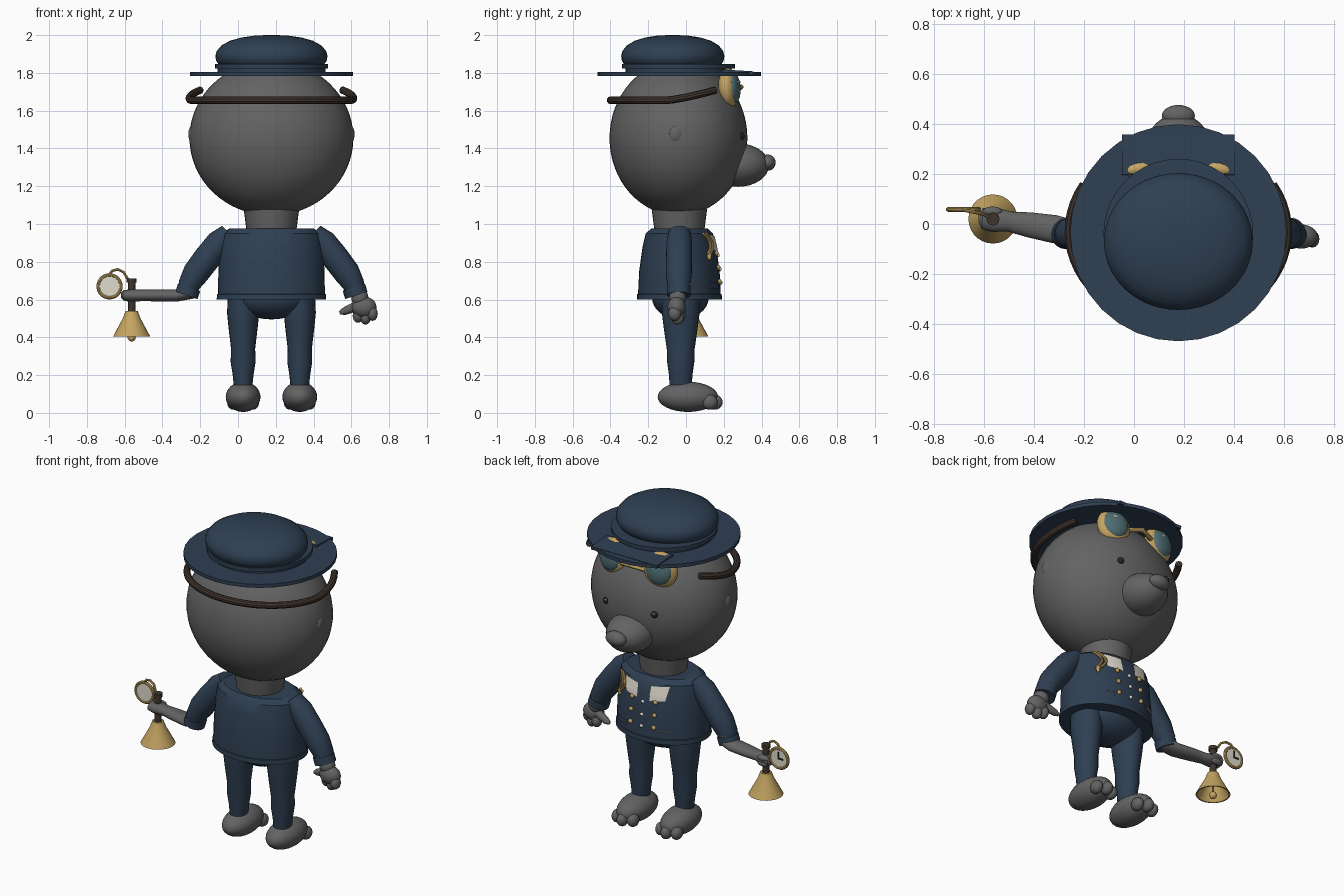
import bpy, bmesh, math
from mathutils import Vector, Matrix

if "Cube" in bpy.data.objects:
    bpy.data.objects.remove(bpy.data.objects["Cube"])

CX, CY = 0.177, -0.035   # body axis


def material(name, rgb):
    m = bpy.data.materials.new(name)
    m.diffuse_color = (*rgb, 1)
    m.use_nodes = True
    m.node_tree.nodes["Principled BSDF"].inputs["Base Color"].default_value = m.diffuse_color
    return m


GREY = material("grey_fur", (0.125, 0.125, 0.125))
NAVY = material("navy_cloth", (0.028, 0.05, 0.085))
GOLD = material("gold", (0.55, 0.37, 0.12))
BROWN = material("brown_leather", (0.05, 0.034, 0.026))
CREAM = material("cream", (0.75, 0.71, 0.62))
TEAL = material("teal_glass", (0.08, 0.16, 0.18))
DARK = material("dark_eye", (0.02, 0.017, 0.015))


def finish(name, bm, mat):
    bmesh.ops.recalc_face_normals(bm, faces=bm.faces)
    me = bpy.data.meshes.new(name)
    bm.to_mesh(me)
    bm.free()
    me.materials.append(mat)
    ob = bpy.data.objects.new(name, me)
    bpy.context.collection.objects.link(ob)
    return ob


def ball(name, c, r, mat, rot=None, u=28, v=16):
    bm = bmesh.new()
    bmesh.ops.create_uvsphere(bm, u_segments=u, v_segments=v, radius=1)
    m = Matrix.Translation(c) @ (rot or Matrix()) @ Matrix.Diagonal((*r, 1))
    bmesh.ops.transform(bm, matrix=m, verts=bm.verts)
    return finish(name, bm, mat)


def box(name, c, s, mat, rot=None):
    bm = bmesh.new()
    bmesh.ops.create_cube(bm, size=1)
    m = Matrix.Translation(c) @ (rot or Matrix()) @ Matrix.Diagonal((*s, 1))
    bmesh.ops.transform(bm, matrix=m, verts=bm.verts)
    return finish(name, bm, mat)


def skin(name, rings, mat, caps=True, closed=False):
    bm = bmesh.new()
    vs = [[bm.verts.new(p) for p in r] for r in rings]
    n = len(vs[0])
    pairs = list(zip(vs, vs[1:])) + ([(vs[-1], vs[0])] if closed else [])
    for a, b in pairs:
        for i in range(n):
            bm.faces.new((a[i], a[(i + 1) % n], b[(i + 1) % n], b[i]))
    if caps and not closed:
        bm.faces.new(vs[0])
        bm.faces.new(vs[-1])
    return finish(name, bm, mat)


def loft(name, c, prof, mat, n=32, caps=True):
    """Stack of level ellipses: (z, rx, ry)."""
    ang = [2 * math.pi * i / n for i in range(n)]
    return skin(name, [[(c[0] + rx * math.cos(a), c[1] + ry * math.sin(a), z) for a in ang]
                       for z, rx, ry in prof], mat, caps)


def tube(name, pts, radii, mat, ref=(0, 1, 0), n=16, closed=False):
    """Tube along a path; each radius is (along ref, across ref)."""
    pts, ref, rings = [Vector(p) for p in pts], Vector(ref), []
    if not isinstance(radii, list):
        radii = [(radii, radii)] * len(pts)
    k = len(pts)
    for i, p in enumerate(pts):
        t = pts[(i + 1) % k] - pts[i - 1] if closed else pts[min(i + 1, k - 1)] - pts[max(i - 1, 0)]
        side = t.cross(ref).normalized()
        up = side.cross(t).normalized()
        a, b = radii[i]
        rings.append([p + up * a * math.cos(w) + side * b * math.sin(w)
                      for w in (2 * math.pi * j / n for j in range(n))])
    return skin(name, rings, mat, closed=closed)


# Jacket and its surface, used to seat the trimmings
JACKET = [(0.60, 0.29, 0.225), (0.628, 0.288, 0.224), (0.63, 0.283, 0.219), (0.75, 0.281, 0.213),
          (0.88, 0.274, 0.195), (0.95, 0.262, 0.178), (0.975, 0.225, 0.15)]


def front(dx, z, off=0.0):
    for (z0, a0, b0), (z1, a1, b1) in zip(JACKET, JACKET[1:]):
        if z <= z1:
            break
    t = (z - z0) / (z1 - z0)
    rx, ry = a0 + t * (a1 - a0), b0 + t * (b1 - b0)
    return Vector((CX + dx, CY + off + ry * math.sqrt(max(0, 1 - (dx / rx) ** 2)), z))


def plate(name, corners, mat, n=8, off=0.007):
    """Thin four-cornered patch that follows the jacket front."""
    bm = bmesh.new()
    a, b, c, d = [Vector(p) for p in corners]
    grid = []
    for i in range(n + 1):
        s = i / n
        row = [a.lerp(b, s).lerp(d.lerp(c, s), j / n) for j in range(n + 1)]
        grid.append([bm.verts.new(front(p.x, p.y, off)) for p in row])
    for i in range(n):
        for j in range(n):
            bm.faces.new((grid[i][j], grid[i + 1][j], grid[i + 1][j + 1], grid[i][j + 1]))
    return finish(name, bm, mat)


loft("jacket", (CX, CY), JACKET, NAVY, 40)
loft("neck", (CX, CY), [(0.95, 0.13, 0.13), (1.08, 0.147, 0.147)], GREY)
ball("pelvis", (CX, -0.03, 0.61), (0.2, 0.15, 0.115), NAVY)

# Head
ball("head", (CX, -0.04, 1.455), (0.434, 0.365, 0.41), GREY, u=48, v=32)
ball("snout", (CX, 0.275, 1.312), (0.14, 0.165, 0.115), GREY)
ball("nose", (CX, 0.432, 1.325), (0.066, 0.043, 0.043), GREY)

for s in (-1, 1):
    # Face parts
    ball("ear", (CX + s * 0.418, -0.055, 1.475), (0.022, 0.037, 0.047), GREY)
    ball("eye", (CX + s * 0.165, 0.29, 1.465), (0.021, 0.021, 0.021), DARK, u=16, v=10)
    ball("eye_glint", (CX + s * 0.165 - 0.004, 0.307, 1.474), (0.006, 0.006, 0.006), CREAM, u=8, v=6)

    # Goggles
    rot = Matrix.Rotation(-s * 0.2, 4, 'Z') @ Matrix.Rotation(0.06, 4, 'X')
    c = Vector((CX + s * 0.163, 0.225, 1.718))
    ball("goggle_cup", c, (0.102, 0.052, 0.108), GOLD, rot)
    ball("goggle_lens", c + rot @ Vector((0, 0.028, 0)), (0.078, 0.034, 0.082), TEAL, rot)
    box("lens_glint", c + rot @ Vector((0.02, 0.056, 0.03)), (0.03, 0.006, 0.01), CREAM, rot)

    # Legs, feet and toes
    x = CX + s * 0.15
    leg = [(0.12, 0.047, 0.058), (0.2, 0.055, 0.062), (0.27, 0.066, 0.072), (0.34, 0.064, 0.074),
           (0.45, 0.077, 0.09), (0.53, 0.085, 0.1), (0.64, 0.08, 0.1)]
    loft("trouser_leg", (x, -0.028), leg, NAVY, 24)
    ball("foot", (x, 0.01, 0.085), (0.092, 0.16, 0.08), GREY)
    for d in (-0.053, 0, 0.053):
        ball("toe", (x + d, 0.152 - abs(d) * 0.5, 0.057), (0.032, 0.042, 0.04), GREY, u=16, v=10)

    # Sleeves with cuffs
    path = [(0.225, -0.035, 0.955), (0.275, -0.035, 0.905), (0.34, -0.037, 0.82), (0.40, -0.038, 0.74),
            (0.435, -0.038, 0.68), (0.447, -0.038, 0.635)]
    tube("sleeve", [(CX + s * p, y, z) for p, y, z in path],
         [(0.058, 0.05), (0.068, 0.068), (0.069, 0.072), (0.069, 0.07), (0.062, 0.058), (0.057, 0.052)],
         NAVY, n=24)
    tube("cuff", [(CX + s * 0.436, -0.038, 0.665), (CX + s * 0.45, -0.038, 0.622)], 0.062, NAVY, n=24)
    for i in range(4):
        ball("cuff_stitch", (CX + s * (0.415 + 0.015 * i), 0.022, 0.68), (0.004, 0.004, 0.004), CREAM, u=6, v=4)

    # Lapels and buttons
    plate("lapel", [(s * 0.045, 0.935), (s * 0.15, 0.945), (s * 0.135, 0.86), (s * 0.04, 0.85)], CREAM)
    for z in (0.845, 0.77, 0.695):
        ball("gold_button", front(s * 0.08, z, 0.006), (0.014, 0.01, 0.014), GOLD, u=12, v=8)
    plate("pocket_flap", [(s * 0.11, 0.69), (s * 0.2, 0.695), (s * 0.2, 0.66), (s * 0.11, 0.655)], NAVY, 6)

for z in (0.835, 0.76, 0.69):
    ball("middle_button", front(0, z, 0.004), (0.011, 0.008, 0.011), CREAM, u=12, v=8)
for i in range(6):
    ball("pocket_stitch", front(-0.12 - 0.013 * i, 0.68, 0.009), (0.004, 0.004, 0.004), CREAM, u=6, v=4)
tube("goggle_bridge", [(CX - 0.08, 0.262, 1.71), (CX, 0.29, 1.725), (CX + 0.08, 0.262, 1.71)],
     0.014, GOLD, ref=(0, 0, 1), n=10)

# Shoulder cord
for k in (0, 0.02):
    tube("shoulder_cord", [front(0.2 - 0.035 * math.sin(math.pi * t) - k, 0.95 - 0.11 * t, 0.012)
                           for t in (i / 8 for i in range(9))], 0.008, GOLD, ref=(1, 0, 0), n=8)
ball("cord_tip", front(0.19, 0.83, 0.012), (0.012, 0.012, 0.022), GOLD, u=12, v=8)

# Goggle strap round the back of the head
strap = []
for i in range(41):
    a = math.radians(150 + 240 * i / 40)
    y = -0.03 + 0.37 * math.sin(a)
    strap.append((CX + 0.435 * math.cos(a), y, 1.655 + 0.055 * max(0, (y + 0.1) / 0.26) ** 1.3))
tube("goggle_strap", strap, 0.02, BROWN, ref=(0, 0, 1), n=10)

# Hat
loft("hat_brim", (CX, CY), [(1.784, 0.432, 0.433), (1.806, 0.432, 0.433)], NAVY, 32)
loft("hat_band", (CX, -0.04), [(1.80, 0.285, 0.28), (1.822, 0.285, 0.28), (1.822, 0.299, 0.3),
                               (1.846, 0.299, 0.3)], NAVY, 40)
loft("hat_crown", (CX, -0.07), [(z, r, r * 0.92) for z, r in (
    (1.83, 0.262), (1.845, 0.28), (1.865, 0.293), (1.89, 0.297), (1.915, 0.29), (1.945, 0.265),
    (1.97, 0.22), (1.987, 0.16), (1.997, 0.09), (2.0, 0.03))], NAVY, 40)
box("hat_peak", (CX, 0.276, 1.803), (0.45, 0.16, 0.02), NAVY, Matrix.Rotation(-0.06, 4, 'X'))

# Bare forearm gripping the bell
tube("bell_forearm", [(-0.24, -0.035, 0.64), (-0.32, -0.02, 0.622), (-0.42, -0.003, 0.622),
                      (-0.5, 0.01, 0.622), (-0.56, 0.018, 0.622), (-0.605, 0.022, 0.622), (-0.62, 0.022, 0.622)],
     [(0.05, 0.035), (0.056, 0.032), (0.05, 0.032), (0.04, 0.03), (0.05, 0.033), (0.042, 0.028), (0.015, 0.012)],
     GREY, n=20)
for d in (-0.02, 0.012):
    ball("gripping_finger", (-0.565, 0.05, 0.625 + d), (0.04, 0.02, 0.018), GREY, u=14, v=8)

# Hanging hand
ball("hand_wrist", (0.645, -0.045, 0.61), (0.045, 0.045, 0.05), GREY)
ball("hand_palm", (0.668, -0.05, 0.56), (0.065, 0.048, 0.055), GREY)
tube("thumb", [(0.67, -0.045, 0.58), (0.60, -0.03, 0.553), (0.56, -0.022, 0.537), (0.538, -0.02, 0.53)],
     [(0.03, 0.03), (0.024, 0.024), (0.02, 0.02), (0.009, 0.009)], GREY, n=12)
for x, y, z in ((0.635, -0.035, 0.515), (0.675, -0.045, 0.505), (0.712, -0.06, 0.525)):
    ball("finger", (x, y, z), (0.028, 0.034, 0.038), GREY, u=16, v=10)

# Hand bell
BX, BY = -0.563, 0.02
loft("bell_handle", (BX, BY), [(0.53, 0.02, 0.02), (0.69, 0.02, 0.02), (0.69, 0.026, 0.026),
                               (0.712, 0.026, 0.026)], BROWN, 16)
loft("bell_body", (BX, BY), [(z, r, r) for z, r in (
    (0.41, 0.088), (0.53, 0.022), (0.54, 0.022), (0.54, 0.032), (0.5, 0.047), (0.405, 0.098), (0.405, 0.09),
    (0.41, 0.088))], GOLD, 28, caps=False)
ball("bell_clapper", (BX, BY, 0.4), (0.022, 0.022, 0.022), GOLD, u=16, v=10)
tube("clapper_rod", [(BX, BY, 0.4), (BX, BY, 0.53)], 0.006, GOLD, n=8)

# Pocket watch with chain
WX, WY, WZ = -0.68, 0.058, 0.67
ring = [(WX + 0.06 * math.cos(a), WY, WZ + 0.06 * math.sin(a)) for a in (2 * math.pi * i / 32 for i in range(32))]
tube("watch_rim", ring, 0.01, GOLD, ref=(0, 1, 0), n=10, closed=True)
tube("watch_face", [(WX, WY - 0.006, WZ), (WX, WY + 0.006, WZ)], 0.055, CREAM, ref=(0, 0, 1), n=32)
box("minute_hand", (WX, WY + 0.008, WZ + 0.018), (0.009, 0.005, 0.045), DARK)
box("hour_hand", (WX - 0.014, WY + 0.008, WZ), (0.035, 0.005, 0.009), DARK)
tube("watch_chain", [(WX, 0.056, 0.735), (-0.665, 0.053, 0.753), (-0.635, 0.047, 0.76), (-0.605, 0.04, 0.745),
                     (-0.585, 0.03, 0.71), (-0.566, 0.025, 0.685)], 0.007, GOLD, n=8)

# Smooth shading with crisp edges
for ob in bpy.data.objects:
    ob.select_set(True)
bpy.context.view_layer.objects.active = bpy.data.objects["head"]
bpy.ops.object.shade_smooth_by_angle(angle=math.radians(35))
